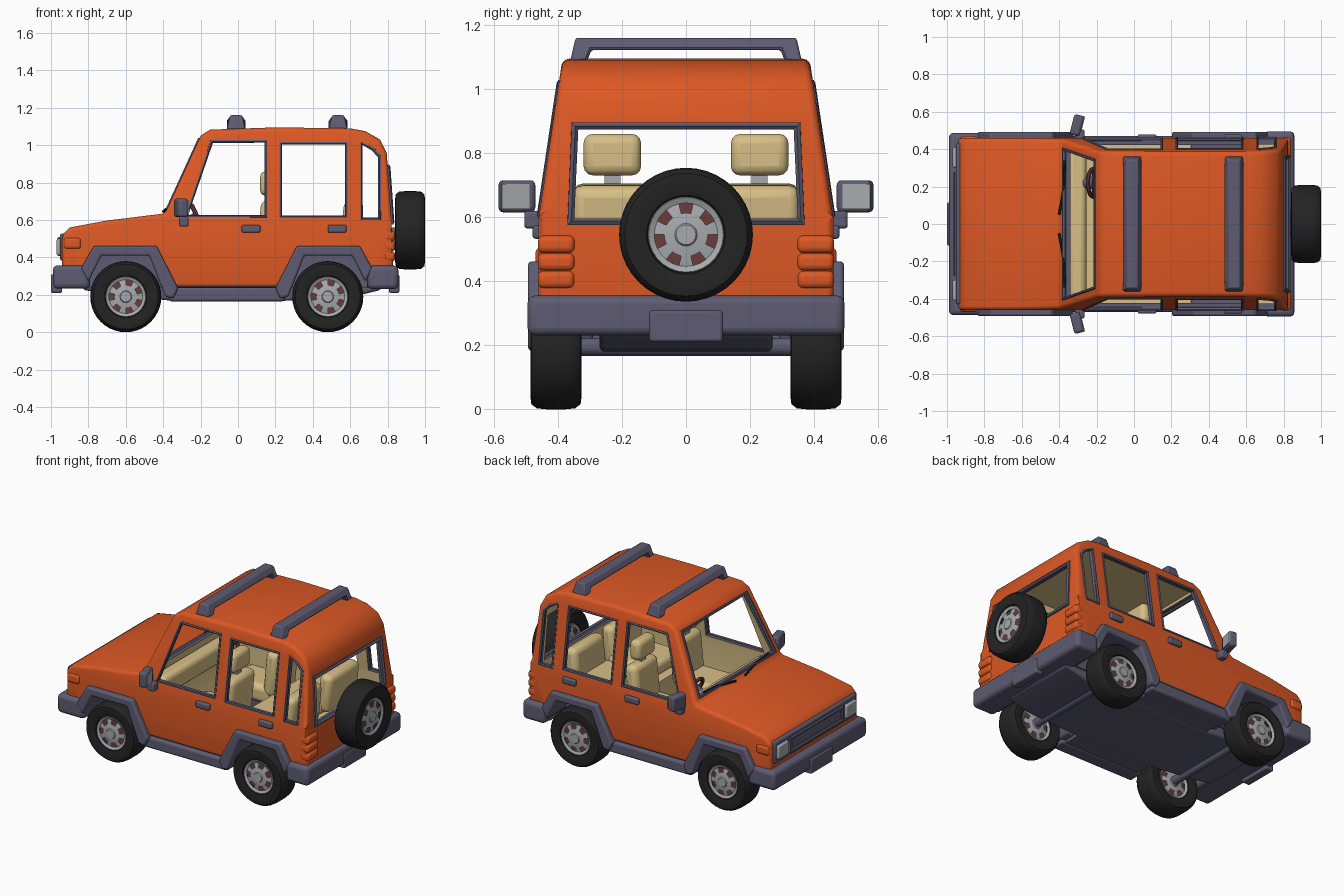
import bpy, bmesh, math
from mathutils import Matrix, Vector

if "Cube" in bpy.data.objects:
    bpy.data.objects.remove(bpy.data.objects["Cube"])


def material(name, r, g, b):
    m = bpy.data.materials.new(name)
    m.diffuse_color = (r, g, b, 1)
    m.use_nodes = True
    m.node_tree.nodes["Principled BSDF"].inputs["Base Color"].default_value = m.diffuse_color
    return m


ORANGE = material("orange paint", 0.72, 0.098, 0.018)
GREY = material("slate trim", 0.11, 0.105, 0.165)
BLACK = material("tyre black", 0.017, 0.017, 0.017)
SILVER = material("silver", 0.39, 0.41, 0.43)
BEIGE = material("beige interior", 0.68, 0.52, 0.24)
BROWN = material("dark red brown", 0.14, 0.045, 0.045)


def finish(name, bm, mats, index=0):
    bmesh.ops.recalc_face_normals(bm, faces=bm.faces)
    me = bpy.data.meshes.new(name)
    bm.to_mesh(me)
    bm.free()
    for m in mats:
        me.materials.append(m)
    for p in me.polygons:
        p.material_index = index
    ob = bpy.data.objects.new(name, me)
    bpy.context.collection.objects.link(ob)
    return ob


def add_bevel(ob, width, segments=3, angle=40):
    b = ob.modifiers.new("bevel", "BEVEL")
    b.width, b.segments, b.limit_method = width, segments, "ANGLE"
    b.angle_limit = math.radians(angle)


def box(name, loc, size, mat, bevel=0.01, rot=(0, 0, 0)):
    bm = bmesh.new()
    bmesh.ops.create_cube(bm, size=1, matrix=Matrix.Diagonal((*size, 1)))
    ob = finish(name, bm, [mat])
    ob.location, ob.rotation_euler = loc, rot
    if bevel:
        add_bevel(ob, bevel)
    return ob


def prism(name, pts, lo, hi, mats, plane="xz", index=0, bevel=0, warp=None):
    """Extrude a 2D outline; 'xz' runs along y, 'yz' runs along x."""
    bm = bmesh.new()
    put = (lambda p, w: (p[0], w, p[1])) if plane == "xz" else (lambda p, w: (w, p[0], p[1]))
    a = [bm.verts.new(put(p, lo)) for p in pts]
    b = [bm.verts.new(put(p, hi)) for p in pts]
    bm.faces.new(a)
    bm.faces.new(b)
    for i in range(len(pts)):
        j = (i + 1) % len(pts)
        bm.faces.new((a[i], a[j], b[j], b[i]))
    if warp:  # split at the belt line, then lean the sides inward above it
        bmesh.ops.bisect_plane(bm, geom=bm.verts[:] + bm.edges[:] + bm.faces[:],
                               plane_co=(0, 0, 0.6), plane_no=(0, 0, 1))
        for v in bm.verts:
            v.co.y = math.copysign(warp(v.co.z), v.co.y)
    ob = finish(name, bm, mats, index)
    if bevel:
        add_bevel(ob, bevel)
    return ob


def tube(name, pts, radius, mat, cyclic=True):
    cu = bpy.data.curves.new(name, "CURVE")
    cu.dimensions, cu.bevel_depth, cu.bevel_resolution = "3D", radius, 1
    cu.use_fill_caps = True
    sp = cu.splines.new("POLY")
    sp.points.add(len(pts) - 1)
    for p, co in zip(sp.points, pts):
        p.co = (*co, 1)
    sp.use_cyclic_u = cyclic
    tmp = bpy.data.objects.new(name, cu)
    bpy.context.collection.objects.link(tmp)
    bpy.context.view_layer.update()
    me = bpy.data.meshes.new_from_object(tmp.evaluated_get(bpy.context.evaluated_depsgraph_get()))
    bpy.data.objects.remove(tmp)
    me.materials.clear()
    me.materials.append(mat)
    ob = bpy.data.objects.new(name, me)
    bpy.context.collection.objects.link(ob)
    return ob


def lathe(name, prof, mat, mtx, segs=28, closed=False, skip=None):
    bm = bmesh.new()
    rings = [[bm.verts.new((r * math.cos(2 * math.pi * k / segs), r * math.sin(2 * math.pi * k / segs), h))
              for k in range(segs)] for r, h in prof]
    n = len(prof)
    for i in range(n if closed else n - 1):
        for k in range(segs):
            if skip and skip(i, k):
                continue
            a, b, l = rings[i], rings[(i + 1) % n], (k + 1) % segs
            bm.faces.new((a[k], a[l], b[l], b[k]))
    bmesh.ops.remove_doubles(bm, verts=bm.verts, dist=0.0005)
    bmesh.ops.transform(bm, matrix=mtx, verts=bm.verts)
    return finish(name, bm, [mat])


# Body shell: one solid, hollowed out, with windows and wheel wells cut through
def half_width(z):
    return 0.46 - max(0, z - 0.6) * 0.15


BODY = [ORANGE, BEIGE, GREY]
outline = [(-0.94, 0.24), (-0.94, 0.52), (-0.9, 0.56), (-0.7, 0.597), (-0.39, 0.635), (-0.2, 1.05),
           (-0.15, 1.083), (0.2, 1.095), (0.6, 1.09), (0.68, 1.075), (0.76, 1.03), (0.795, 0.96),
           (0.82, 0.6), (0.835, 0.24)]
cabin = [(-0.28, 0.28), (-0.36, 0.5), (-0.35, 0.635), (-0.16, 1.045), (0.2, 1.058), (0.63, 1.05),
         (0.73, 1.0), (0.763, 0.95), (0.785, 0.6), (0.785, 0.44), (0.22, 0.44), (0.22, 0.28)]
side_windows = [[(-0.275, 0.62), (0.15, 0.62), (0.15, 1.02), (-0.14, 1.02)],
                [(0.228, 0.615), (0.58, 0.615), (0.58, 1.01), (0.228, 1.01)],
                [(0.66, 0.605), (0.757, 0.605), (0.757, 0.94), (0.72, 0.98), (0.66, 1.01)]]
windscreen = [(-0.4, 0.66), (0.4, 0.66), (0.34, 1.03), (-0.34, 1.03)]
rear_window = [(-0.36, 0.585), (0.36, 0.585), (0.347, 0.885), (-0.347, 0.885)]
arch_out = [(-0.84, 0.34), (-0.77, 0.462), (-0.435, 0.462), (-0.32, 0.235), (-0.345, 0.18)]
arch_in = [(-0.39, 0.19), (-0.475, 0.41), (-0.73, 0.41), (-0.8, 0.27)]


def flip_x(pts):  # front arch to rear arch
    return [(-0.12 - x, z) for x, z in pts]


body = prism("body_shell", outline, -1, 1, BODY, warp=half_width)
add_bevel(body, 0.022)
cutters = [prism("cabin_cutter", cabin, -1, 1, BODY, index=1, warp=lambda z: half_width(z) - 0.035)]
for w in side_windows:
    cutters.append(prism("window_cutter", w, -0.7, 0.7, BODY, index=2))
cutters.append(prism("windscreen_cutter", windscreen, -0.6, -0.1, BODY, "yz", 2))
cutters.append(prism("rear_window_cutter", rear_window, 0.7, 0.95, BODY, "yz", 2))
well = [(-0.38, 0.1)] + [(-0.38, 0.2), (-0.465, 0.42), (-0.74, 0.42), (-0.81, 0.27), (-0.81, 0.1)]
for pts in (well, flip_x(well)):
    for s in (-1, 1):
        cutters.append(prism("well_cutter", pts, s * 0.28, s * 0.7, BODY, index=2))
for c in cutters:
    c.hide_render = True
    m = body.modifiers.new("cut", "BOOLEAN")
    m.operation, m.solver, m.object = "DIFFERENCE", "EXACT", c
bpy.context.view_layer.objects.active = body
for m in list(body.modifiers):
    bpy.ops.object.modifier_apply(modifier=m.name)
for c in cutters:
    bpy.data.objects.remove(c)
for p in body.data.polygons:  # dark underside
    if p.normal.z < -0.7 and p.center.z < 0.27:
        p.material_index = 2

# Window trim
for s in (-1, 1):
    for w in side_windows:
        tube("side_window_trim", [(x, s * (half_width(z) - 0.004), z) for x, z in w], 0.011, GREY)
tube("windscreen_trim", [(-0.385 + (z - 0.635) * 0.458, y, z) for y, z in windscreen], 0.013, GREY)
tube("rear_window_trim", [(0.818 - (z - 0.6) * 0.07, y, z) for y, z in rear_window], 0.017, GREY)

# Wheel arches, sills, handles, mirrors, lamps on both sides
for s in (-1, 1):
    arch = arch_out + arch_in
    for pts in (arch, flip_x(arch)):
        prism("wheel_arch", pts, s * 0.29, s * 0.493, [GREY], bevel=0.012)
    box("sill", (-0.06, s * 0.42, 0.202), (0.62, 0.1, 0.075), GREY, 0.015)
    for x in (0.07, 0.53):
        box("door_handle", (x, s * 0.464, 0.553), (0.1, 0.03, 0.042), GREY)
    box("mirror_arm", (-0.29, s * 0.475, 0.592), (0.05, 0.06, 0.055), GREY)
    box("mirror_head", (-0.305, s * 0.528, 0.665), (0.055, 0.112, 0.1), GREY, 0.015, (0, 0, -s * 0.25))
    box("mirror_glass", (-0.276, s * 0.533, 0.665), (0.008, 0.088, 0.078), SILVER, 0, (0, 0, -s * 0.25))
    box("headlight", (-0.955, s * 0.355, 0.455), (0.03, 0.11, 0.09), SILVER, 0.01)
    box("corner_lamp", (-0.885, s * 0.45, 0.475), (0.09, 0.04, 0.06), ORANGE, 0.015)
    for z in (0.405, 0.46, 0.515):
        box("tail_lamp", (0.81, s * 0.405, z), (0.06, 0.115, 0.055), ORANGE, 0.018)
    tube("wiper", [(-0.4, s * 0.05, 0.645), (-0.375, s * 0.2, 0.665), (-0.37, s * 0.34, 0.672)], 0.007, BLACK, False)

# Grille and bumpers
box("grille_panel", (-0.935, 0, 0.455), (0.035, 0.86, 0.145), GREY, 0.012)
tube("grille_ring", [(-0.953, y, z) for y, z in ((-0.27, 0.415), (0.27, 0.415), (0.27, 0.5), (-0.27, 0.5))], 0.014, GREY)
box("front_bumper", (-0.89, 0, 0.295), (0.2, 0.975, 0.125), GREY, 0.025)
box("front_plate", (-0.97, 0, 0.26), (0.06, 0.23, 0.1), GREY)
box("rear_bumper", (0.775, 0, 0.293), (0.165, 0.99, 0.125), GREY, 0.025)
box("rear_plate", (0.835, 0, 0.26), (0.055, 0.23, 0.1), GREY)

# Underside pan and axles
pan = [(-0.85, 0.26), (-0.82, 0.225), (-0.68, 0.2), (-0.35, 0.168), (0.25, 0.168), (0.6, 0.185),
       (0.76, 0.225), (0.78, 0.26)]
prism("chassis_pan", pan, -0.27, 0.27, [GREY], bevel=0.015)
prism("floor_pan", [(-0.34, 0.26), (-0.34, 0.17), (0.22, 0.17), (0.22, 0.26)], -0.4, 0.4, [GREY])

# Roof bars
for x in (-0.01, 0.535):
    rail = prism("roof_bar", [(-0.362, 1.085), (-0.345, 1.16), (0.345, 1.16), (0.362, 1.085), (0.31, 1.085),
                              (0.295, 1.122), (-0.295, 1.122), (-0.31, 1.085)], x - 0.05, x + 0.05, [GREY], "yz")
    for v in rail.data.vertices:
        if v.co.z > 1.15:
            v.co.x = x + (v.co.x - x) * 0.65
    add_bevel(rail, 0.008, 2)

# Wheels: tyre, slotted rim on both faces, dark core
TYRE = [(0.106, -0.055), (0.112, -0.07), (0.15, -0.08), (0.174, -0.077), (0.187, -0.06), (0.19, -0.03),
        (0.19, 0.03), (0.187, 0.06), (0.174, 0.077), (0.15, 0.08), (0.112, 0.07), (0.106, 0.055)]
RIM = [(0.112, 0.05), (0.106, 0.066), (0.09, 0.058), (0.062, 0.064), (0.032, 0.068), (0.028, 0.074), (0, 0.074)]


def wheel(prefix, mtx):
    lathe(prefix + "_tyre", TYRE, BLACK, mtx, 40, True)
    for f in (1, -1):
        lathe(prefix + "_rim", [(r, f * h) for r, h in RIM], SILVER, mtx, 28, False,
              lambda i, k: i == 2 and k % 4 in (1, 2))
    lathe(prefix + "_core", [(0, -0.035), (0.108, -0.035), (0.108, 0.035), (0, 0.035)], BROWN, mtx)


to_y = Matrix.Rotation(math.pi / 2, 4, "X")
to_x = Matrix.Rotation(math.pi / 2, 4, "Y")
for x in (-0.6, 0.48):
    for s in (-1, 1):
        wheel("road_wheel", Matrix.Translation((x, s * 0.406, 0.19)) @ to_y)
    lathe("axle", [(0, -0.35), (0.028, -0.35), (0.028, 0.35), (0, 0.35)], GREY,
          Matrix.Translation((x, 0, 0.195)) @ to_y, 16)
wheel("spare_wheel", Matrix.Translation((0.92, 0, 0.545)) @ to_x @ Matrix.Diagonal((1.1, 1.1, 1, 1)))
box("spare_bracket", (0.845, 0, 0.5), (0.07, 0.14, 0.12), GREY)

# Interior: seats, dashboard, steering wheel
for s in (-1, 1):
    y = s * 0.23
    box("front_seat_cushion", (0.0, y, 0.41), (0.32, 0.25, 0.12), BEIGE, 0.035)
    box("front_seat_base", (0.0, y, 0.32), (0.22, 0.18, 0.1), GREY)
    box("front_seat_back", (0.155, y, 0.555), (0.09, 0.25, 0.3), BEIGE, 0.035, (0, 0.1, 0))
    box("headrest_post", (0.16, y, 0.72), (0.02, 0.05, 0.08), SILVER, 0)
    box("headrest", (0.158, y, 0.795), (0.08, 0.18, 0.13), BEIGE, 0.03)
    box("rear_seat_cushion", (0.43, s * 0.185, 0.48), (0.32, 0.34, 0.09), BEIGE, 0.03)
    box("rear_seat_back", (0.6, s * 0.195, 0.575), (0.09, 0.32, 0.25), BEIGE, 0.035, (0, 0.1, 0))
box("dashboard", (-0.305, 0, 0.555), (0.1, 0.8, 0.13), BEIGE, 0.03)
ring = [(0.075 + 0.012 * math.cos(a), 0.012 * math.sin(a)) for a in (k * math.pi / 4 for k in range(8))]
steer = Matrix.Translation((-0.215, 0.22, 0.61)) @ Matrix.Rotation(math.radians(65), 4, "Y")
lathe("steering_wheel", ring, BROWN, steer, 24, True)
lathe("steering_hub", [(0, -0.08), (0.03, -0.08), (0.035, 0.005), (0, 0.01)], GREY, steer, 16)
tube("steering_spoke", [steer @ Vector((0, -0.075, 0)), steer @ Vector((0, 0.075, 0))], 0.01, BROWN, False)

# Smooth shading with sharp edges kept
bpy.ops.object.select_all(action="SELECT")
bpy.ops.object.shade_smooth_by_angle(angle=math.radians(35))
